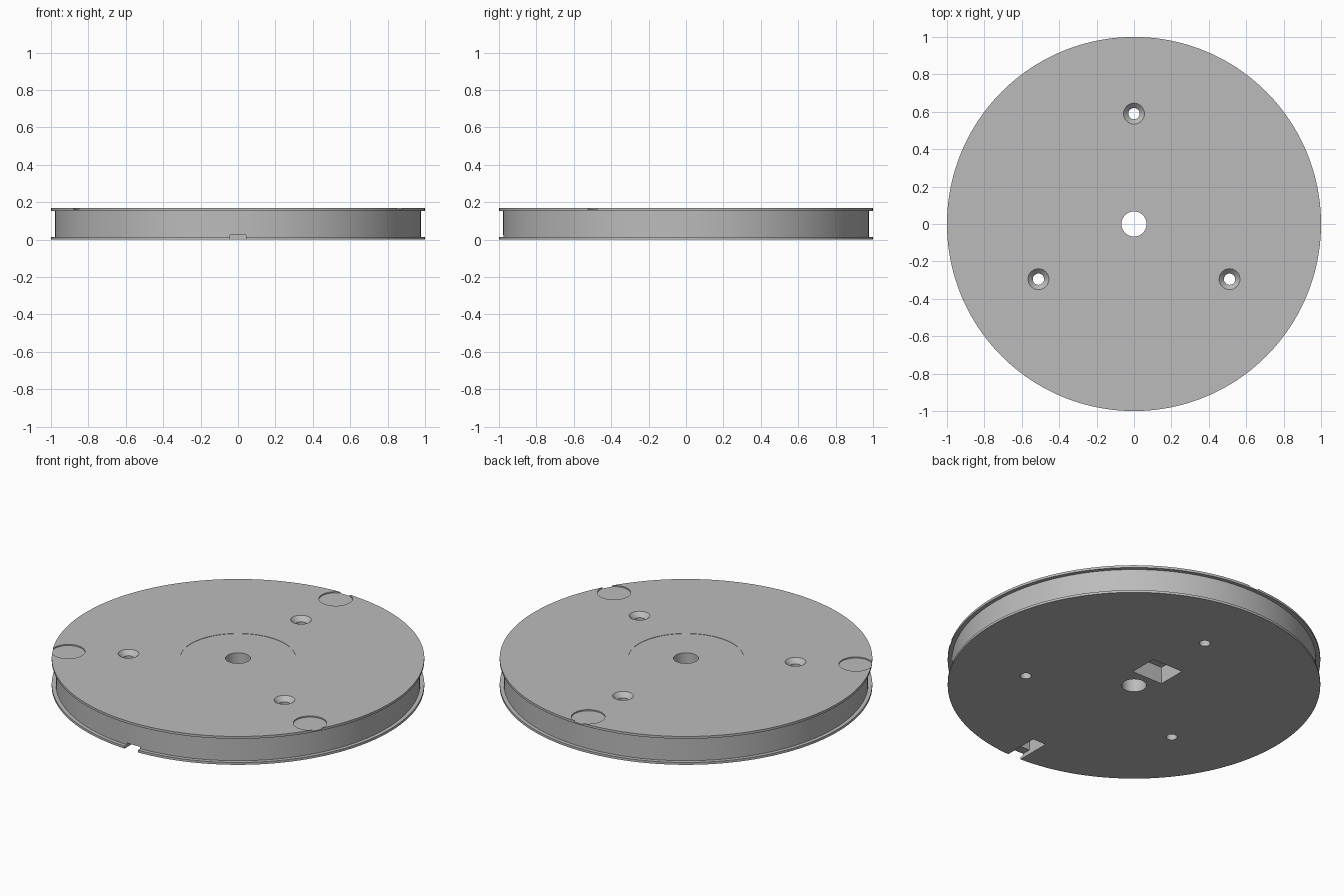
import bpy, bmesh
from math import cos, sin, pi, radians

cube = bpy.data.objects.get("Cube")
if cube:
    bpy.data.objects.remove(cube, do_unlink=True)

HEIGHT = 0.168
RIM = 0.014          # thickness of each flange
GROOVE_R = 0.978
BORE_R = 0.067

grey = bpy.data.materials.new("plain grey")
grey.use_nodes = True
colour = (0.5, 0.5, 0.5, 1)
grey.diffuse_color = colour
grey.node_tree.nodes["Principled BSDF"].inputs["Base Color"].default_value = colour


def lathe(name, profile, segments, centre=(0, 0), axis_closed=False):
    """Revolve (radius, z) points; either a closed ring or a capped solid."""
    bm = bmesh.new()
    rings = [[bm.verts.new((centre[0] + r * cos(2 * pi * i / segments),
                            centre[1] + r * sin(2 * pi * i / segments), z))
              for i in range(segments)] for r, z in profile]
    pairs = list(zip(rings, rings[1:]))
    if axis_closed:
        bm.faces.new(rings[0])
        bm.faces.new(rings[-1])
    else:
        pairs.append((rings[-1], rings[0]))
    for a, b in pairs:
        for i in range(segments):
            j = (i + 1) % segments
            bm.faces.new((a[i], a[j], b[j], b[i]))
    return finish(name, bm)


def box(name, low, high):
    bm = bmesh.new()
    bmesh.ops.create_cube(bm, size=1)
    for v in bm.verts:
        v.co = [(a + b) / 2 + c * (b - a) for a, b, c in zip(low, high, v.co)]
    return finish(name, bm)


def finish(name, bm):
    bmesh.ops.recalc_face_normals(bm, faces=bm.faces)
    mesh = bpy.data.meshes.new(name)
    bm.to_mesh(mesh)
    bm.free()
    mesh.materials.append(grey)
    obj = bpy.data.objects.new(name, mesh)
    bpy.context.collection.objects.link(obj)
    return obj


# Flanged wheel with a bore and a very shallow round recess on top
wheel = lathe("grooved_wheel", [
    (BORE_R, 0), (1, 0), (1, RIM), (GROOVE_R, RIM),
    (GROOVE_R, HEIGHT - RIM), (1, HEIGHT - RIM), (1, HEIGHT),
    (0.31, HEIGHT), (0.31, HEIGHT - 0.002), (BORE_R, HEIGHT - 0.002)], 160)

# Three countersunk screw holes and three shallow pockets open at the rim
cutters = []
for angle in (90, 210, 330):
    c, s = cos(radians(angle)), sin(radians(angle))
    cutters.append(lathe("screw_hole_cutter", [
        (0.03, -0.05), (0.03, HEIGHT - 0.026), (0.056, HEIGHT), (0.066, HEIGHT + 0.01)],
        32, (0.59 * c, 0.59 * s), True))
    cutters.append(lathe("rim_pocket_cutter", [
        (0.09, HEIGHT - 0.007), (0.09, HEIGHT + 0.05)],
        64, (0.9145 * c, 0.9145 * s), True))

# Underside: rectangular pocket, string slot through the rim and its deeper pocket
cutters.append(box("square_pocket_cutter", (-0.1, 0.11, -0.05), (0.1, 0.28, 0.1)))
cutters.append(box("rim_slot_cutter", (-0.043, -1.1, -0.05), (0.043, -0.85, 0.025)))
cutters.append(box("slot_pocket_cutter", (-0.043, -0.925, -0.06), (0.043, -0.79, 0.09)))

bpy.ops.object.select_all(action="DESELECT")
wheel.select_set(True)
bpy.context.view_layer.objects.active = wheel
for cutter in cutters:
    cutter.hide_render = True
    mod = wheel.modifiers.new("cut", "BOOLEAN")
    mod.operation = "DIFFERENCE"
    mod.solver = "EXACT"
    mod.object = cutter
    bpy.ops.object.modifier_apply(modifier=mod.name)
    bpy.data.objects.remove(cutter, do_unlink=True)

bpy.ops.object.shade_smooth_by_angle(angle=radians(30))
